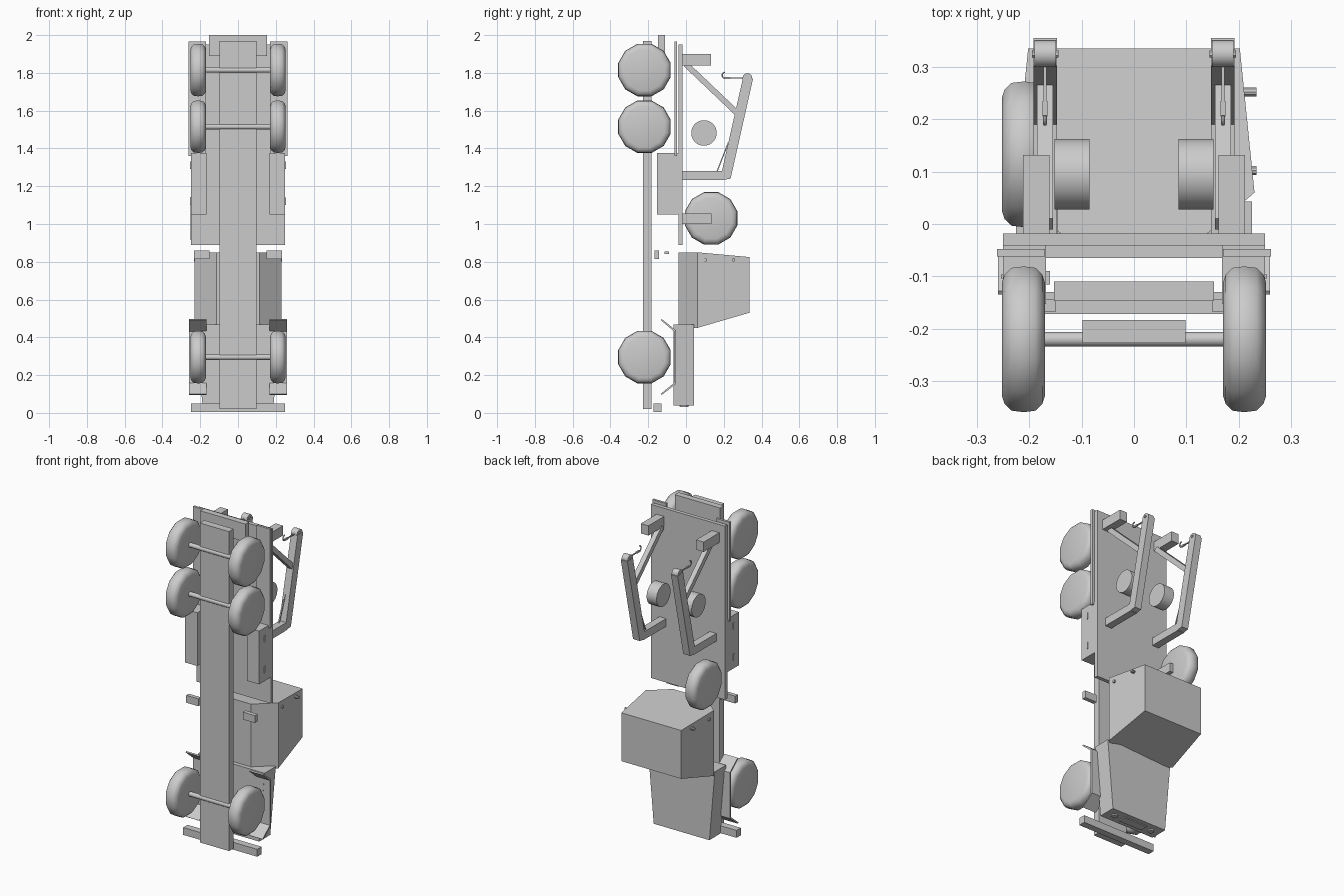
import bpy, bmesh, math
from mathutils import Vector

if "Cube" in bpy.data.objects:
    bpy.data.objects.remove(bpy.data.objects["Cube"])

grey = bpy.data.materials.new("plain grey")
grey.diffuse_color = (0.6, 0.6, 0.6, 1)
grey.use_nodes = True
grey.node_tree.nodes["Principled BSDF"].inputs["Base Color"].default_value = grey.diffuse_color


def make(name, bm, smooth=False):
    bmesh.ops.recalc_face_normals(bm, faces=bm.faces)
    for f in bm.faces:
        f.smooth = smooth
    me = bpy.data.meshes.new(name)
    bm.to_mesh(me)
    bm.free()
    me.materials.append(grey)
    ob = bpy.data.objects.new(name, me)
    bpy.context.collection.objects.link(ob)
    return ob


def loft(name, rings, smooth=False):
    """Skin a list of equal-length rings and cap both ends."""
    bm = bmesh.new()
    vs = [[bm.verts.new(p) for p in r] for r in rings]
    n = len(rings[0])
    for a, b in zip(vs, vs[1:]):
        for i in range(n):
            j = (i + 1) % n
            bm.faces.new((a[i], a[j], b[j], b[i]))
    bm.faces.new(vs[0])
    bm.faces.new(vs[-1])
    return make(name, bm, smooth)


def prism(name, x0, x1, yz):
    """Side profile in (y, z), extruded along x."""
    return loft(name, [[(x, y, z) for y, z in yz] for x in (x0, x1)])


def box(name, x0, x1, y0, y1, z0, z1):
    return prism(name, x0, x1, [(y0, z0), (y1, z0), (y1, z1), (y0, z1)])


def lathe(name, y, z, prof, n, smooth=False):
    """Turn an (x, radius) profile around an axis parallel to x."""
    rings = []
    for x, r in prof:
        rings.append([(x, y + r * math.cos((i + .5) * math.tau / n),
                       z + r * math.sin((i + .5) * math.tau / n)) for i in range(n)])
    return loft(name, rings, smooth)


def cyl(name, x0, x1, y, z, r, n=16):
    ob = lathe(name, y, z, [(x0, r), (x1, r)], n)
    for f in ob.data.polygons:
        f.use_smooth = len(f.vertices) == 4
    ob.data.set_sharp_from_angle(angle=math.radians(35))
    return ob


def beam(name, x0, x1, a, b, w):
    """Straight bar between two (y, z) points."""
    a, b = Vector(a), Vector(b)
    d = (b - a).normalized()
    n = Vector((-d.y, d.x)) * w / 2
    return prism(name, x0, x1, [tuple(p) for p in (a + n, a - n, b - n, b + n)])


def span(s, a, b):
    return sorted((s * a, s * b))


def wheel(name, s, y, z):
    prof = [(.17, .112), (.175, .128), (.188, .141), (.21, .144),
            (.234, .141), (.247, .128), (.252, .112)]
    lathe(name, y, z, [(s * x, r) for x, r in prof], 12, True)


# chassis and bumpers
box("chassis", -.098, .098, -.227, -.183, .02, 1.97)
box("front_bumper", -.25, .25, -.172, -.13, .005, .05)
box("rear_bar", -.153, .153, -.147, -.11, 1.89, 2.0)
for z in (.295, 1.515, 1.815):
    cyl("axle", -.18, .18, -.22, z, .014)

# hood, narrower toward the nose
loft("hood", [[(-w, -.065, z), (w, -.065, z), (w, .043, z), (-w, .043, z)]
              for w, z in ((.188, .04), (.225, .467))])
box("grille", -.08, .08, -.035, .015, .034, .042)

# cab: six-sided cross-section with sloping front and roof
cab = [(-.115, -.04), (.115, -.04), (.23, .06), (.202, .335), (-.202, .335), (-.23, .06)]
low = {-.04: .45, .06: .45, .335: .53}
high = {-.04: .85, .06: .85, .335: .825}
loft("cab", [[(x, y, lev[y]) for x, y in cab] for lev in (low, high)])

# flatbed
box("flatbed", -.25, .25, -.041, -.018, .89, 1.95)

# spare wheel and its carrier
wheel("spare_wheel", -1, .133, 1.03)
box("spare_carrier", -.18, -.145, -.02, .135, 1.0, 1.055)
box("small_bracket", -.17, -.16, -.115, -.09, .84, .855)

for s in (-1, 1):
    # wheels and fenders
    for z in (.295, 1.515, 1.815):
        wheel("wheel", s, -.22, z)
    prism("front_fender", *span(s, .168, .26),
          [(-.135, .492), (-.064, .432), (-.064, .158), (-.135, .1),
           (-.128, .095), (-.052, .155), (-.052, .436), (-.128, .497)])
    box("rear_fender", *span(s, .17, .261), -.062, -.048, 1.36, 1.965)

    # side lockers with handles
    box("side_locker", *span(s, .168, .25), -.153, -.02, 1.05, 1.375)
    for z in (1.12, 1.31):
        box("locker_handle", *span(s, .249, .254), -.104, -.096, z - .02, z + .02)

    # cab details
    box("cab_step", *span(s, .15, .232), -.168, -.143, .815, .86)
    for y in (.102, .252):
        cyl("cab_lamp", *span(s, .205, .234), y, .81, .009, 10)
    bm = bmesh.new()
    bmesh.ops.create_cone(bm, cap_ends=True, segments=12, radius1=.018, radius2=.018, depth=.01)
    make("headlight", bm).location = (s * .13, -.01, .037)

    # crane frame
    box("rear_support", *span(s, .161, .212), -.02, .132, 1.84, 1.9)
    box("boom_foot", *span(s, .147, .192), -.02, .2, 1.232, 1.28)
    prism("boom", *span(s, .147, .192),
          [(.19, 1.28), (.19, 1.232), (.236, 1.24), (.355, 1.77), (.302, 1.775)])
    beam("boom_strut", *span(s, .155, .185), (.0, 1.845), (.268, 1.59), .03)
    beam("boom_brace", *span(s, .156, .164), (.163, 1.275), (.224, 1.43), .006)
    cyl("winch_drum", *span(s, .085, .152), .095, 1.482, .068, 20)
    cyl("pulley", *span(s, .149, .19), .325, 1.772, .026, 14)
    cyl("pulley_pin", *span(s, .144, .195), .325, 1.777, .008, 8)

    # cable and hook
    box("cable", *span(s, .167, .173), .23, .32, 1.77, 1.776)
    box("hook_block", *span(s, .165, .175), .205, .235, 1.768, 1.778)
    cu = bpy.data.curves.new("hook", 'CURVE')
    cu.dimensions = '3D'
    cu.bevel_depth = .004
    cu.bevel_resolution = 1
    cu.use_fill_caps = True
    cu.materials.append(grey)
    sp = cu.splines.new('POLY')
    sp.points.add(7)
    for i, p in enumerate(sp.points):
        a = math.radians(-60 - 30 * i)
        p.co = (s * .17, .207 + .016 * math.cos(a), 1.787 + .016 * math.sin(a), 1)
    bpy.context.collection.objects.link(bpy.data.objects.new("hook", cu))
